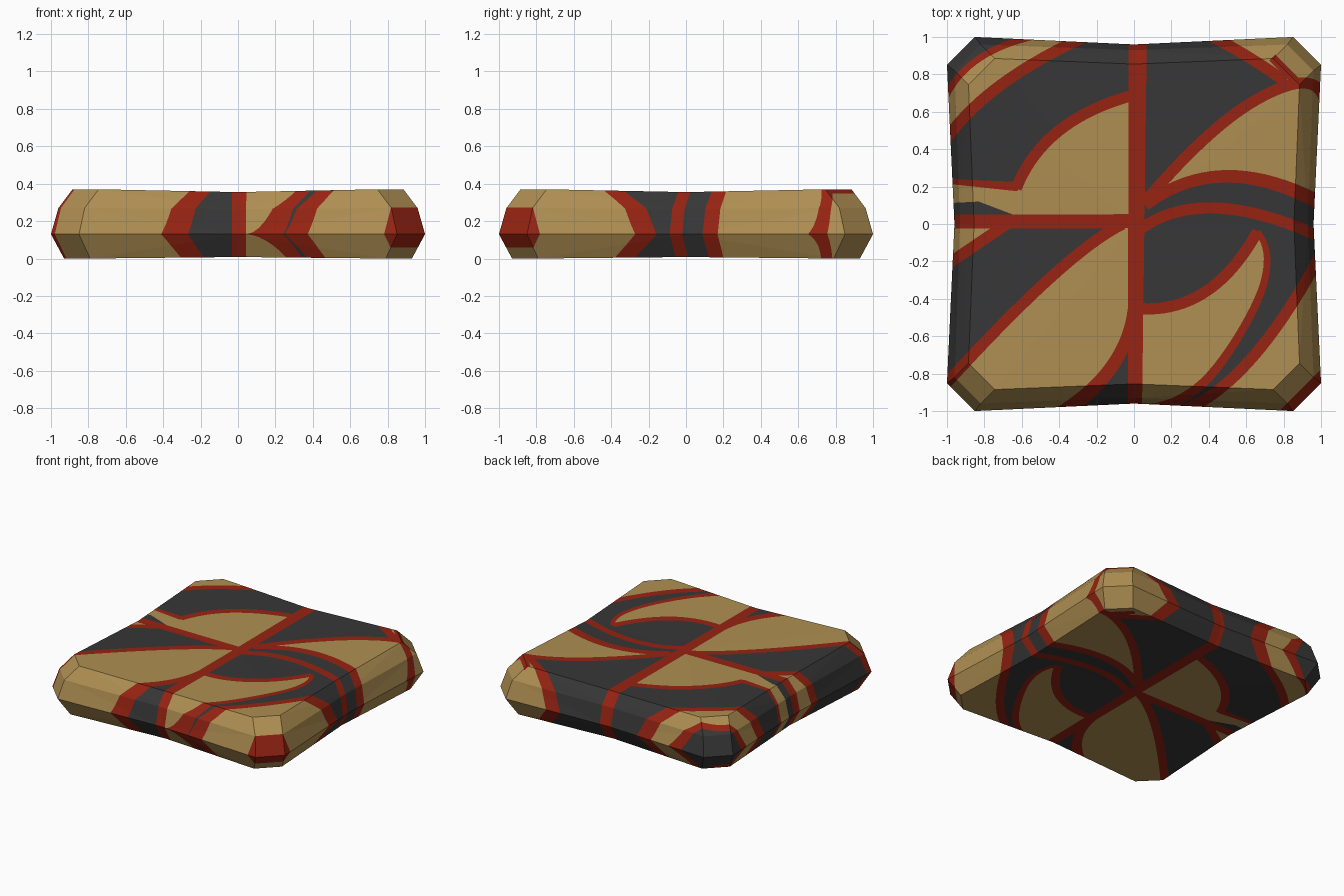
import bpy, bmesh
from mathutils import Vector
from mathutils.geometry import delaunay_2d_cdt

if "Cube" in bpy.data.objects:
    bpy.data.objects.remove(bpy.data.objects["Cube"])


def material(name, rgb):
    m = bpy.data.materials.new(name)
    m.diffuse_color = (*rgb, 1)
    m.use_nodes = True
    m.node_tree.nodes["Principled BSDF"].inputs["Base Color"].default_value = m.diffuse_color
    return m


MATS = [material("charcoal", (0.038, 0.038, 0.038)),
        material("tan", (0.43, 0.275, 0.085)),
        material("red", (0.31, 0.017, 0.006))]


# Slab shape: rings with clipped corners and slightly pinched sides
def ring(far, near, mid, zc, zm):
    quarter = [(mid, 0, zm), (far, near, zc), (near, far, zc)]
    pts = []
    for _ in range(4):
        pts += [Vector(p) for p in quarter]
        quarter = [(-y, x, z) for x, y, z in quarter]
    return pts


top = ring(0.885, 0.745, 0.855, 0.37, 0.355)
shoulder = ring(0.96, 0.82, 0.93, 0.27, 0.265)
rim = ring(1.0, 0.85, 0.96, 0.13, 0.13)
base = ring(0.93, 0.79, 0.89, 0.0, 0.008)


def shell(rings, centre_z):
    tris = []
    for i in range(12):
        j = (i + 1) % 12
        for a, b in zip(rings, rings[1:]):
            if i % 3 == 0:
                tris += [(a[i], a[j], b[j]), (a[i], b[j], b[i])]
            else:
                tris += [(a[i], a[j], b[i]), (a[j], b[j], b[i])]
        tris.append((rings[-1][i], rings[-1][j], Vector((0, 0, centre_z))))
    return tris


def height(tris, p):
    for a, b, c in tris:
        d = (b.y - c.y) * (a.x - c.x) + (c.x - b.x) * (a.y - c.y)
        if abs(d) < 1e-9:
            continue
        u = ((b.y - c.y) * (p.x - c.x) + (c.x - b.x) * (p.y - c.y)) / d
        v = ((c.y - a.y) * (p.x - c.x) + (a.x - c.x) * (p.y - c.y)) / d
        if min(u, v, 1 - u - v) > -1e-5:
            return u * a.z + v * b.z + (1 - u - v) * c.z
    return None


# Smooth curve through a few points
def smooth(points, steps=10):
    p = [Vector(q) for q in points]
    if len(p) < 3:
        return p
    p = [3 * p[0] - 3 * p[1] + p[2]] + p + [3 * p[-1] - 3 * p[-2] + p[-3]]
    out = []
    for a, b, c, d in zip(p, p[1:], p[2:], p[3:]):
        for k in range(steps):
            t = k / steps
            out.append(0.5 * (2 * b + (c - a) * t + (2 * a - 5 * b + 4 * c - d) * t * t
                              + (3 * b - a - 3 * c + d) * t ** 3))
    return out + [p[-2]]


# Closed outline of a stroke that tapers from w0 to w1
def band(path, w0, w1):
    left, right = [], []
    n = len(path) - 1
    for i, p in enumerate(path):
        t = (path[min(i + 1, n)] - path[max(i - 1, 0)]).normalized()
        off = Vector((-t.y, t.x)) * (w0 + (w1 - w0) * i / n) / 2
        left.append(p + off)
        right.append(p - off)
    return left + right[::-1]


def inside(poly, p):
    hit = False
    for a, b in zip(poly, poly[1:] + poly[:1]):
        if (a.y > p.y) != (b.y > p.y) and p.x < a.x + (p.y - a.y) * (b.x - a.x) / (b.y - a.y):
            hit = not hit
    return hit


red_areas = []


def stroke(*points, w0=0.06, w1=0.06):
    path = smooth(points)
    red_areas.append(band(path, w0, w1))
    return path


# Red cross bars and corner marks
spine = stroke((0.02, 1.02), (0.005, -1.02), w0=0.098, w1=0.075)
arm = stroke((-1.02, 0.012), (0.02, 0.015), w0=0.075, w1=0.075)
ne_corner = stroke((0.74, 0.89), (0.89, 0.74), w0=0.045, w1=0.045)
se_tip = stroke((0.8, -1.02), (1.02, -0.8))

# Back left strokes
nw_outer = stroke((-0.45, 1.02), (-0.82, 0.89), (-1.02, 0.65), w0=0.035, w1=0.035)
nw_inner = stroke((-0.22, 1.02), (-0.71, 0.745), (-1.02, 0.43))
nw_leaf = stroke((0, 0.69), (-0.4, 0.5), (-0.63, 0.19))
nw_tail = stroke((-0.62, 0.2), (-1.02, 0.23), w0=0.05, w1=0.025)

# Front left strokes
sw_short = stroke((-1.02, -0.23), (-0.68, 0))
sw_upper = stroke((-0.06, 0), (-0.45, -0.29), (-1.02, -0.87))
sw_lower = stroke((0, -0.42), (-0.11, -0.75), (-0.4, -1.02), w1=0.08)

# Back right strokes
ne_outer = stroke((0.38, 1.02), (0.6, 0.9), (0.81, 0.76))
ne_leaf_top = stroke((0.06, 0.12), (0.5, 0.56), (0.86, 0.75), (1.02, 0.66))
ne_leaf_low = stroke((0.06, 0.1), (0.5, 0.255), (1.02, 0.1), w1=0.075)
e_stripe = stroke((0.03, -0.03), (0.45, 0.085), (1.02, -0.08))

# Front right strokes
se_leaf_top = stroke((0, -0.45), (0.37, -0.37), (0.66, -0.04))
se_leaf_low = stroke((0.66, -0.04), (0.68, -0.36), (0.37, -0.85), (0, -0.99), w0=0.03)
se_stripe = stroke((0.2, -1.02), (0.6, -0.75), (1, -0.16))

# Tan fields bounded by the strokes
hub = Vector((0, 0.015))
corner = Vector((1.05, 1.05))
wedge = [Vector(p) for p in ((-1.02, 0.11), (-0.83, 0.12), (-0.62, 0.04))]
tan_areas = [
    nw_outer + nw_inner[::-1],
    nw_leaf + nw_tail + wedge + [hub],
    sw_short + arm[:1],
    sw_upper + [-corner] + sw_lower[::-1] + [hub],
    ne_outer + ne_leaf_top[-10:] + [corner],
    ne_leaf_top + ne_leaf_low[::-1],
    se_leaf_top + se_leaf_low[1:],
    se_stripe + [Vector((corner.x, -corner.y))],
]


def colour(p):
    if any(inside(poly, p) for poly in red_areas):
        return 2
    return 1 if any(inside(poly, p) for poly in tan_areas) else 0


# Cut the pattern into the upper and lower shells, then weld them at the rim
bm = bmesh.new()
for tris, up in ((shell([rim, shoulder, top], 0.352), True),
                 (shell([rim, base], 0.01), False)):
    coords, edges = [], []
    for loop in red_areas + tan_areas + [[v.to_2d() for v in t] for t in tris]:
        n, s = len(loop), len(coords)
        coords += loop
        edges += [(s + i, s + (i + 1) % n) for i in range(n)]
    flat, _, faces, *_ = delaunay_2d_cdt(coords, edges, [], 0, 1e-5)
    verts = {}
    for f in faces:
        a, b, c = (flat[i] for i in f)
        mid = (a + b + c) / 3
        area = (b.x - a.x) * (c.y - a.y) - (b.y - a.y) * (c.x - a.x)
        if abs(area) < 1e-9 or height(tris, mid) is None:
            continue
        for i in f:
            if i not in verts:
                z = height(tris, flat[i])
                verts[i] = bm.verts.new((flat[i].x, flat[i].y, 0.13 if z is None else z))
        order = list(f) if (area > 0) == up else list(f)[::-1]
        face = bm.faces.new([verts[i] for i in order])
        face.material_index = colour(mid)
bmesh.ops.remove_doubles(bm, verts=bm.verts, dist=5e-5)

mesh = bpy.data.meshes.new("patterned_slab")
bm.to_mesh(mesh)
bm.free()
for m in MATS:
    mesh.materials.append(m)
slab = bpy.data.objects.new("patterned_slab", mesh)
bpy.context.collection.objects.link(slab)
